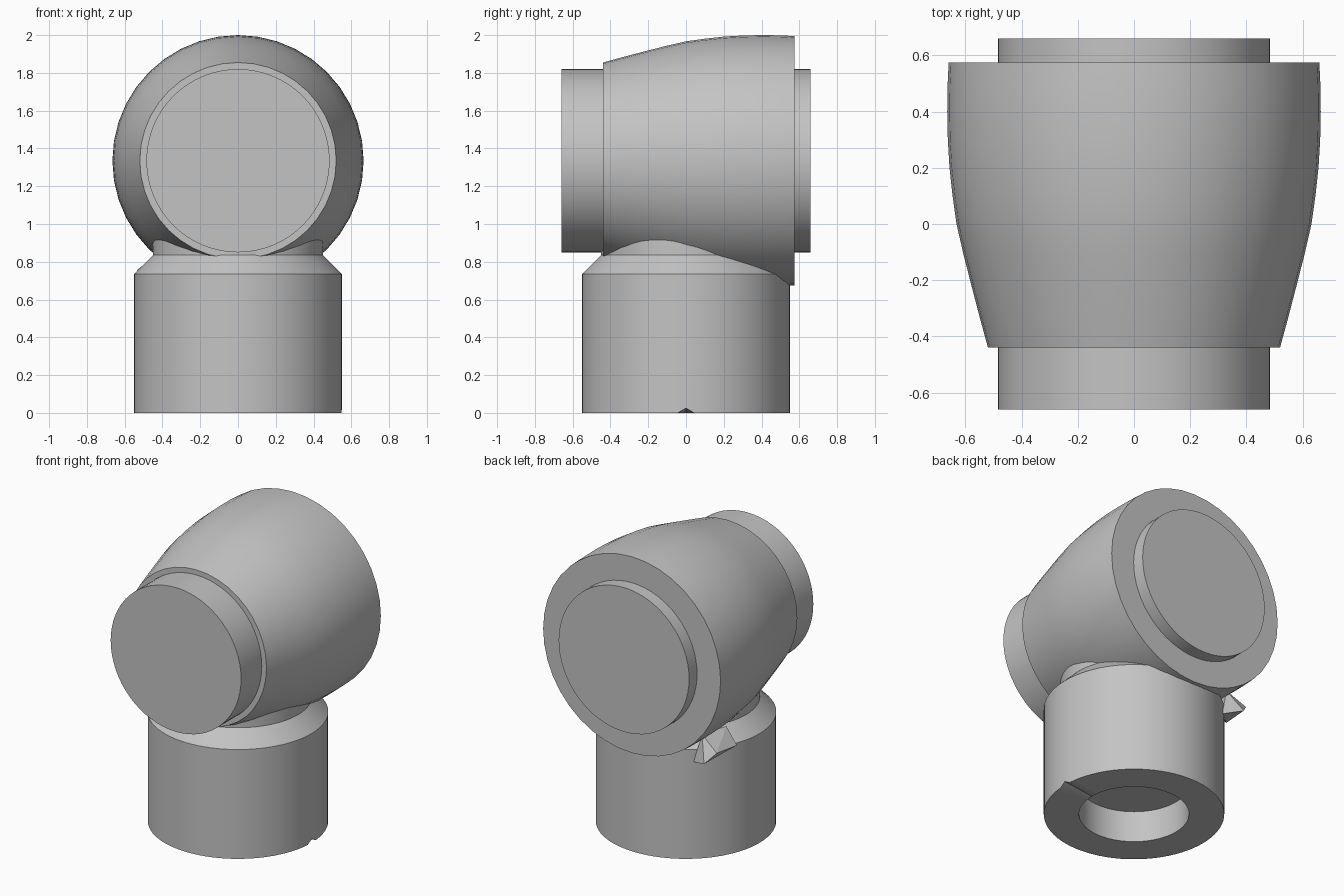
import bpy, bmesh, math
from mathutils import Vector, Matrix

cube = bpy.data.objects.get("Cube")
if cube:
    bpy.data.objects.remove(cube, do_unlink=True)

grey = bpy.data.materials.new("plain grey")
grey.use_nodes = True
COLOUR = (0.55, 0.55, 0.55, 1)
grey.diffuse_color = COLOUR
grey.node_tree.nodes["Principled BSDF"].inputs["Base Color"].default_value = COLOUR


def finish(bm, name, smooth=True):
    bmesh.ops.recalc_face_normals(bm, faces=bm.faces[:])
    mesh = bpy.data.meshes.new(name)
    bm.to_mesh(mesh)
    bm.free()
    mesh.materials.append(grey)
    obj = bpy.data.objects.new(name, mesh)
    bpy.context.collection.objects.link(obj)
    if smooth:
        bpy.ops.object.select_all(action='DESELECT')
        obj.select_set(True)
        bpy.context.view_layer.objects.active = obj
        bpy.ops.object.shade_smooth_by_angle(angle=math.radians(25))
    return obj


def lathe(profile, sides):
    """Turn (radius, height) points about z and cap both ends."""
    bm = bmesh.new()
    rings = []
    for r, h in profile:
        rings.append([bm.verts.new((r * math.cos(a), r * math.sin(a), h))
                      for a in (math.tau * i / sides for i in range(sides))])
    for low, high in zip(rings, rings[1:]):
        for i in range(sides):
            j = (i + 1) % sides
            bm.faces.new((low[i], low[j], high[j], high[i]))
    bm.faces.new(rings[0])
    bm.faces.new(rings[-1])
    return bm, rings


# Socket base: recessed underside, chamfered shoulder and neck
bm, rings = lathe([(0.335, 0.21), (0.335, 0), (0.55, 0), (0.55, 0.735),
                   (0.45, 0.835), (0.45, 0.915)], 80)
rings[2][0].co.z = 0.025      # small nick in the bottom rim
finish(bm, "socket_base")

# Barrel head and the plug running through it, both lying along y
lay_down = Matrix.Translation((0, 0, 1.335)) @ Matrix.Rotation(-math.pi / 2, 4, 'X')
bulge = [(0.52, -0.44), (0.55, -0.33), (0.58, -0.215), (0.608, -0.105),
         (0.632, 0), (0.646, 0.1), (0.657, 0.2), (0.663, 0.3),
         (0.665, 0.4), (0.664, 0.49), (0.66, 0.575)]
for name, profile, sides in (("barrel_head", bulge, 40),
                             ("through_plug", [(0.485, -0.66), (0.485, 0.66)], 64)):
    bm, _ = lathe(profile, sides)
    bm.transform(lay_down)
    finish(bm, name)

# Small wedge tab at one rear corner of the shoulder
bm = bmesh.new()
for p in ((-0.54, 0.23, 0.74), (-0.53, 0.43, 0.76), (-0.47, 0.48, 0.69),
          (-0.35, 0.42, 0.65), (-0.4, 0.4, 0.84), (-0.44, 0.2, 0.83)):
    bm.verts.new(Vector(p))
bmesh.ops.convex_hull(bm, input=bm.verts[:])
finish(bm, "shoulder_tab", smooth=False)
